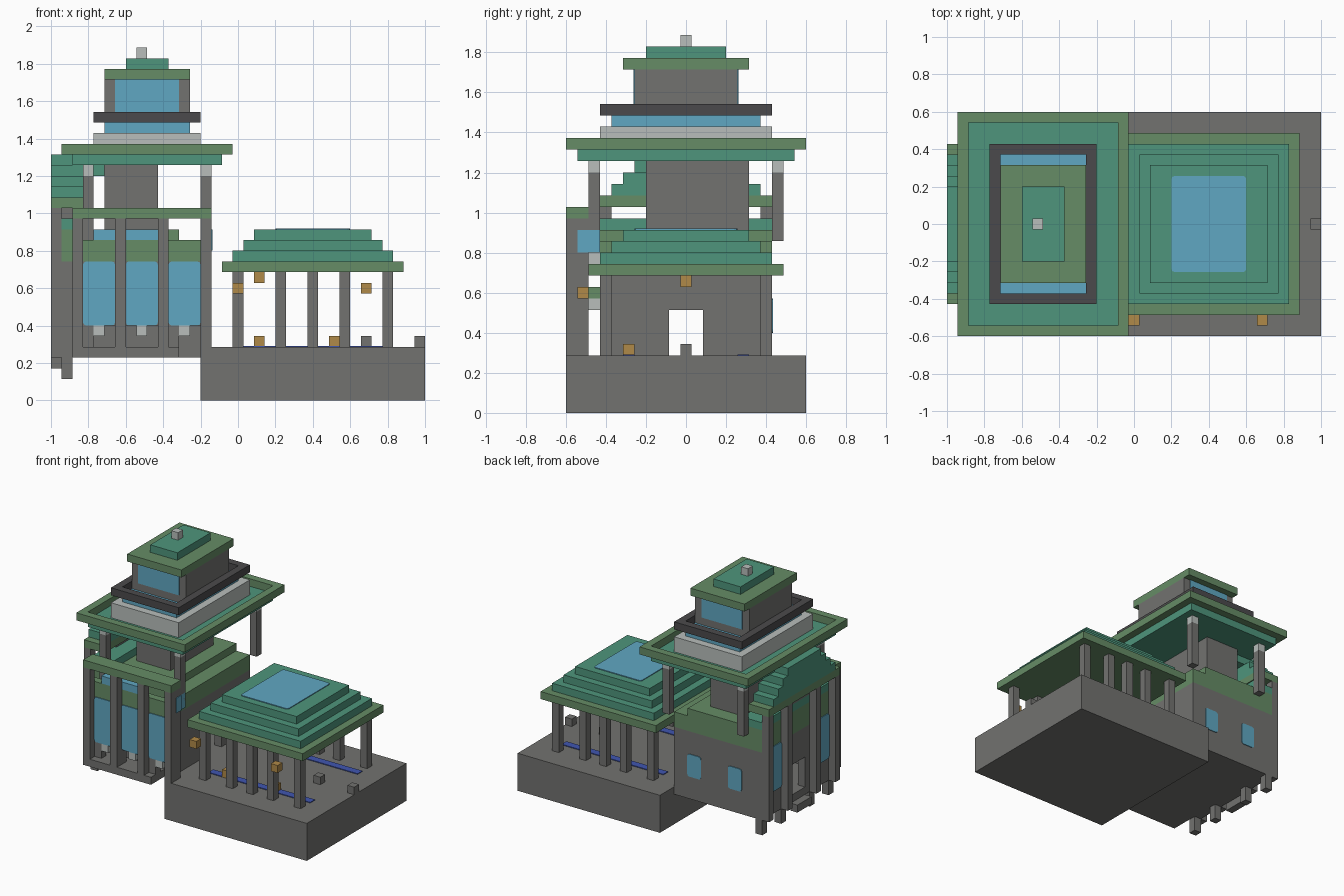
import bpy, bmesh
from mathutils import Vector

cube = bpy.data.objects.get("Cube")
if cube:
    bpy.data.objects.remove(cube, do_unlink=True)

UNIT = 2 / 35                        # one building block
ORIGIN = Vector((-1, -0.6, 0))       # corner of the block grid


def material(name, hex_code):
    """Flat colour from a display hex code, stored as linear values."""
    srgb = [int(hex_code[k:k + 2], 16) / 255 for k in (0, 2, 4)]
    colour = [((c + 0.055) / 1.055) ** 2.4 for c in srgb] + [1]
    mat = bpy.data.materials.new(name)
    mat.use_nodes = True
    mat.diffuse_color = colour
    mat.node_tree.nodes["Principled BSDF"].inputs["Base Color"].default_value = colour
    return mat


STONE = material("grey stone", "727270")
TEAL = material("teal tile", "4e957c")
OLIVE = material("olive green trim", "668c66")
BLUE = material("pale blue glass", "60a7c2")
PALE = material("pale stone", "b8bebb")
DARK = material("dark rail", "4b4a4c")
AMBER = material("amber lantern", "b08a48")
WATER = material("deep blue channel", "4056b0")


def box(name, mat, x, y, z, round_axis=None):
    """Block given by its ranges on the grid; optionally round the edges along one axis."""
    lo, hi = Vector((x[0], y[0], z[0])), Vector((x[1], y[1], z[1]))
    bm = bmesh.new()
    bmesh.ops.create_cube(bm, size=1)
    for v in bm.verts:
        part = (lo + hi) / 2 + v.co * (hi - lo)
        v.co = ORIGIN + part * UNIT
    if round_axis is not None:
        edges = [e for e in bm.edges
                 if abs((e.verts[0].co - e.verts[1].co).normalized()[round_axis]) > 0.9]
        bmesh.ops.bevel(bm, geom=edges, offset=UNIT * 0.3, segments=2,
                        profile=0.5, affect='EDGES')
    mesh = bpy.data.meshes.new(name)
    bm.to_mesh(mesh)
    bm.free()
    mesh.materials.append(mat)
    obj = bpy.data.objects.new(name, mesh)
    bpy.context.collection.objects.link(obj)
    return obj


def cell(name, mat, i, j, k):
    return box(name, mat, (i, i + 1), (j, j + 1), (k, k + 1))


def ring(name, mat, x, y, z):
    """Open rectangular frame one block wide."""
    for j in (y[0], y[1] - 1):
        box(name + "_long", mat, x, (j, j + 1), z)
    for i in (x[0], x[1] - 1):
        box(name + "_short", mat, (i, i + 1), (y[0] + 1, y[1] - 1), z)


T = 0.1  # plate thickness in blocks

# Terrace
box("terrace", STONE, (14, 35), (0, 21), (0, 5))
for j in (5, 15):
    box("water_channel", WATER, (17, 32), (j, j + 1), (5, 5 + T))
for i in (29, 34):
    cell("terrace_stool", STONE, i, 10, 5)
for i in (19, 26):
    cell("floor_lantern", AMBER, i, 5, 5)

# Pavilion
for i in (17, 21, 24, 27, 31):
    for j in (3, 17):
        box("pavilion_column", STONE, (i, i + 1), (j, j + 1), (5, 12))
for step in range(4):
    box("pavilion_roof_tier", TEAL if step else OLIVE, (16 + step, 33 - step),
        (2 + step, 19 - step), (12 + step, 13 + step))
box("pavilion_skylight", BLUE, (21, 28), (6, 15), (16, 16 + T), 2)
for i in (17, 29):
    cell("eave_lantern", AMBER, i, 1, 10)
cell("ceiling_lantern", AMBER, 19, 10, 11)

# Hall: floor, walls with a doorway at each end, roof
DOOR = (9, 12)
box("hall_floor", STONE, (1, 14), (3, 18), (4, 5))
for j in (3, 17):
    box("hall_long_wall", STONE, (1, 14), (j, j + 1), (5, 13))
for i in (1, 13):
    for y in ((4, DOOR[0]), (DOOR[1], 17)):
        box("hall_end_wall", STONE, (i, i + 1), y, (5, 13))
    box("hall_door_lintel", STONE, (i, i + 1), DOOR, (9, 13))
box("hall_roof_band", OLIVE, (1, 14), (3, 18), (13, 15))
box("hall_roof_middle", OLIVE, (1, 12), (3, 18), (15, 16))
box("hall_roof_top", TEAL, (1, 4), (3, 18), (16, 17))
for i in (4, 10):
    box("back_window", BLUE, (i, i + 2), (18, 18 + T), (7, 10), 1)

# Side porch with stepped gable
for j in (3, 7, 13, 17):
    box("porch_column", STONE, (0, 1), (j, j + 1), (4, 18))
    box("porch_foot", STONE, (1, 2), (j, j + 1), (2, 4))
for y in ((4, 7), (14, 17)):
    box("porch_window", BLUE, (1 - T, 1), y, (7, 13), 0)
box("porch_step", STONE, (0, 1), DOOR, (3, 4))
box("gable_wall", STONE, (1, 2), (7, 14), (17, 18))
for step in range(5):
    box("gable_tier", TEAL if step else OLIVE, (0, 5 if step > 2 else 3),
        (3 + step, 18 - step), (18 + step, 19 + step))

# Front arcade
box("arcade_floor", STONE, (2, 12), (0, 3), (4, 5))
for i in (2, 6, 10, 14):
    box("arcade_column", STONE, (i, i + 1), (0, 2 if i == 14 else 1), (4, 17))
for i in (3, 7, 11):
    box("arcade_panel", STONE, (i, i + 3), (1, 2), (7, 13))
    box("arcade_glass", BLUE, (i, i + 3), (1 - T, 1), (7, 13), 1)
    cell("arcade_lamp", PALE, i + 1, 1, 6)
for x in ((2, 4), (6, 7), (10, 12)):
    box("arcade_pier", STONE, x, (1, 2), (5, 7))
box("arcade_frieze", OLIVE, (2, 14), (1, 2), (13, 15))
box("arcade_transom", BLUE, (4, 10), (1, 2), (15, 16))
box("arcade_side_glass", BLUE, (14, 15), (2, 3), (14, 16))
box("arcade_side_glass_plate", BLUE, (15, 15 + T), (1, 2), (14, 16))
box("arcade_eave", OLIVE, (2, 15), (0, 2), (17, 18))
box("arcade_bracket", OLIVE, (13, 14), (2, 3), (10, 11))
for k in (9, 13):
    cell("arcade_bracket_lamp", PALE, 13, 2, k)

# Tower core, hanging corner posts and wide roof
box("tower_core", STONE, (5, 10), (7, 16), (15, 22))
for i in (3, 14):
    for j in (2, 18):
        box("tower_post", STONE, (i, i + 1), (j, j + 1), (15, 21))
        cell("tower_post_capital", PALE, i, j, 21)
box("tower_roof", TEAL, (2, 16), (1, 20), (22, 23))
ring("tower_roof_rim", OLIVE, (1, 17), (0, 21), (23, 24))

# Upper storey
box("balcony_base", PALE, (4, 14), (3, 18), (23, 25))
box("balcony_glass", BLUE, (5, 13), (4, 17), (25, 26))
ring("balcony_rail", DARK, (4, 14), (3, 18), (26, 27))
box("upper_room", STONE, (5, 13), (6, 15), (26, 30))
for y in ((6 - T, 6), (15, 15 + T)):
    box("upper_window", BLUE, (6, 12), y, (27, 30))
box("upper_roof", OLIVE, (5, 13), (5, 16), (30, 31))
box("upper_roof_cap", TEAL, (7, 11), (7, 14), (31, 32))
cell("finial", PALE, 8, 10, 32)
